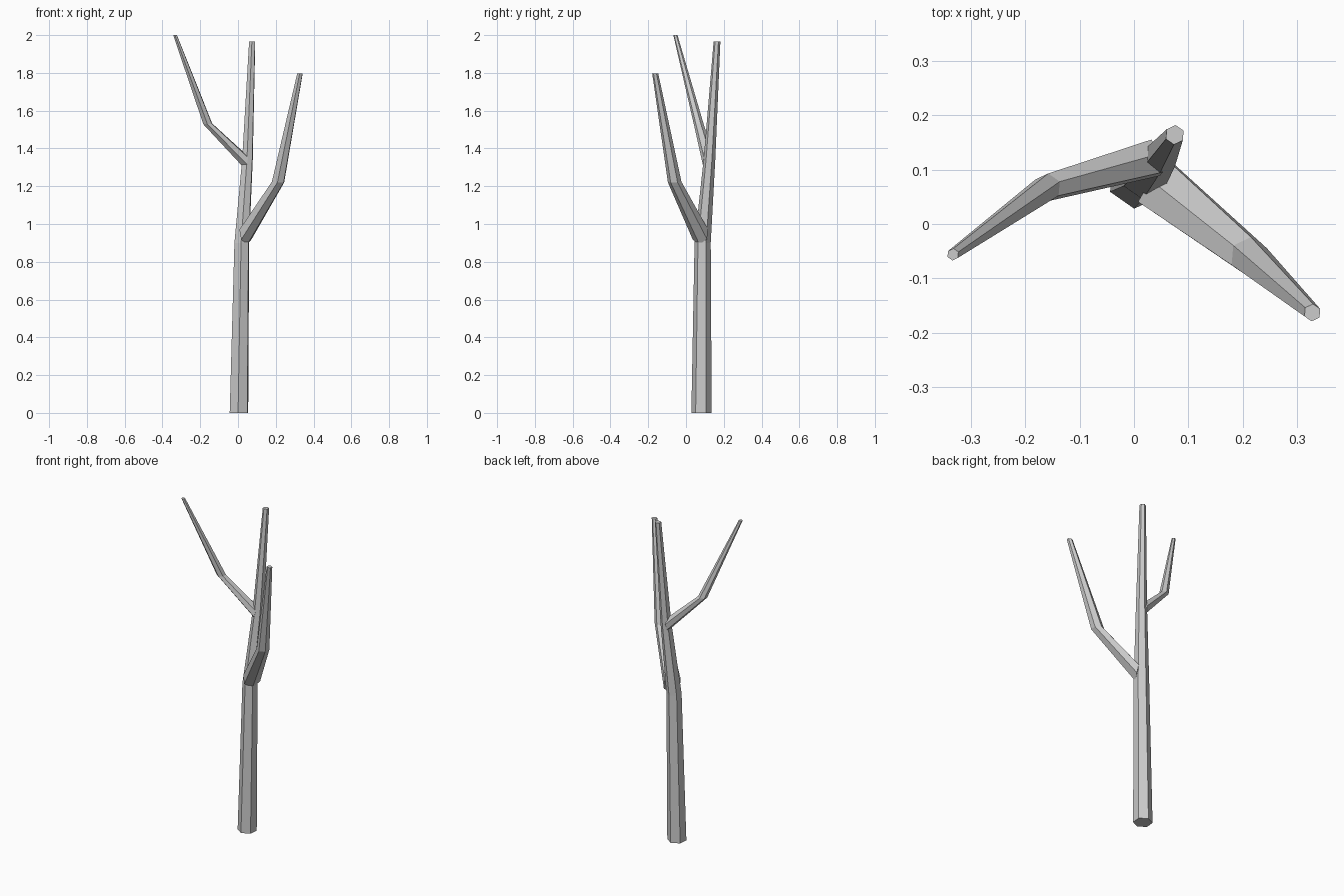
import bpy, bmesh
from math import radians, cos, sin
from mathutils import Vector

if "Cube" in bpy.data.objects:
    bpy.data.objects.remove(bpy.data.objects["Cube"])

UP = Vector((0, 0, 1))


def limb(name, rings, phase=85):
    """Six-sided tapered tube through rings of (centre, radius, ring normal)."""
    bm = bmesh.new()
    loops = []
    for centre, radius, normal in rings:
        turn = UP.rotation_difference(Vector(normal).normalized())
        loop = []
        for k in range(6):
            a = radians(phase + 60 * k)
            p = Vector((radius * cos(a), radius * sin(a), 0))
            loop.append(bm.verts.new(Vector(centre) + turn @ p))
        loops.append(loop)
    for low, high in zip(loops, loops[1:]):
        for k in range(6):
            n = (k + 1) % 6
            bm.faces.new((low[k], low[n], high[n], high[k]))
    bm.faces.new(loops[0][::-1])
    bm.faces.new(loops[-1])
    bmesh.ops.recalc_face_normals(bm, faces=bm.faces)
    mesh = bpy.data.meshes.new(name)
    bm.to_mesh(mesh)
    bm.free()
    obj = bpy.data.objects.new(name, mesh)
    bpy.context.collection.objects.link(obj)
    return obj


# Trunk, bending slightly where each branch leaves it
limb("trunk", [
    ((0.005, 0.082, 0.0), 0.054, UP),
    ((0.020, 0.088, 0.90), 0.043, UP),
    ((0.050, 0.124, 1.34), 0.031, UP),
    ((0.075, 0.164, 1.965), 0.018, UP),
])

# Lower branch, to the front right
limb("lower_branch", [
    ((0.040, 0.076, 0.945), 0.054, (0.8, -0.6, 0.2)),
    ((0.212, -0.060, 1.222), 0.036, (0.08, -0.06, 1)),
    ((0.328, -0.163, 1.797), 0.016, UP),
])

# Upper branch, to the front left
limb("upper_branch", [
    ((0.040, 0.122, 1.33), 0.037, (-0.95, -0.3, 0.2)),
    ((-0.160, 0.067, 1.53), 0.026, (-0.08, -0.03, 1)),
    ((-0.333, -0.056, 2.0), 0.011, UP),
])
